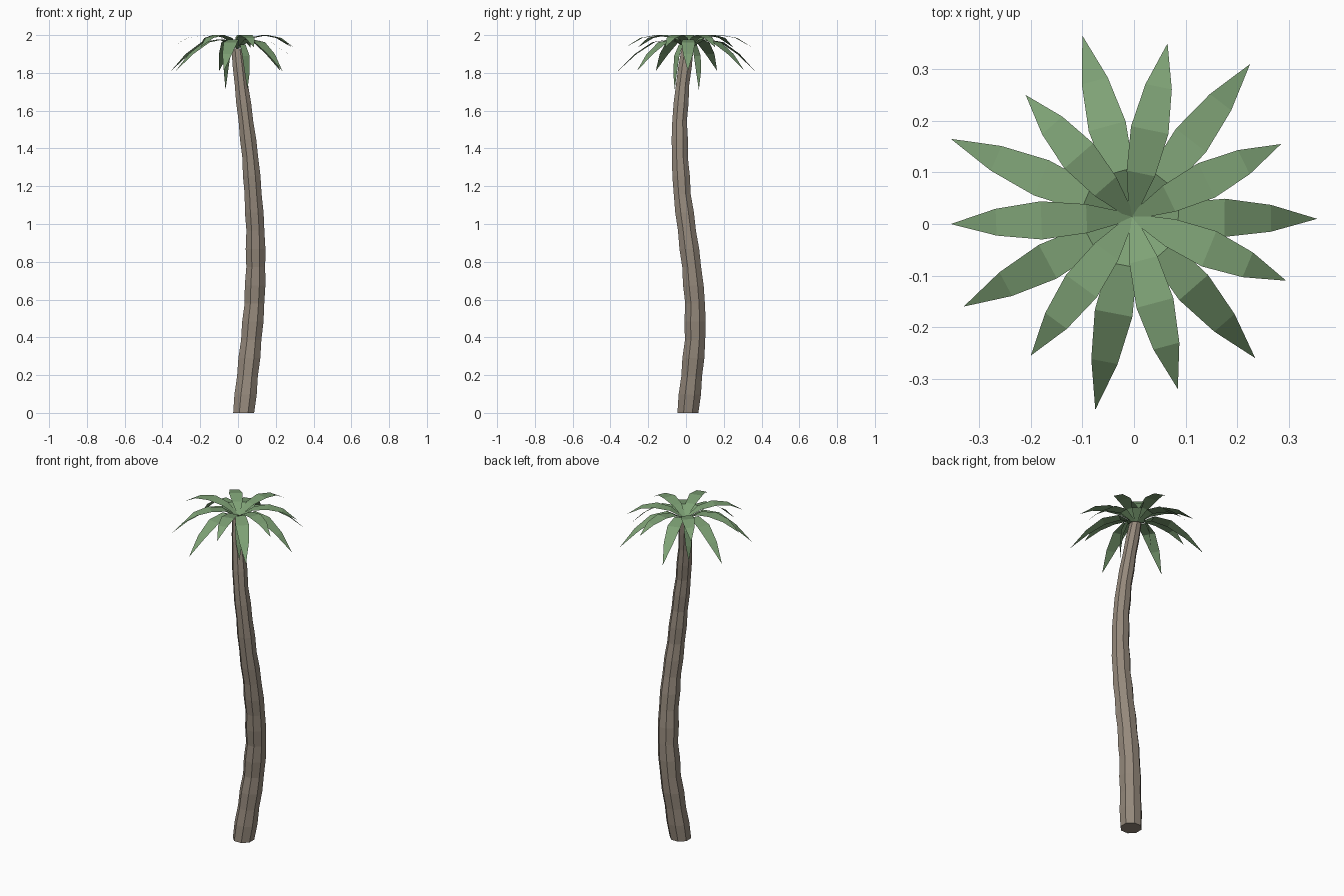
import bpy, bmesh, math
from mathutils import Vector

if "Cube" in bpy.data.objects:
    bpy.data.objects.remove(bpy.data.objects["Cube"])


def material(name, rgb):
    m = bpy.data.materials.new(name)
    m.diffuse_color = (*rgb, 1)
    m.use_nodes = True
    m.node_tree.nodes["Principled BSDF"].inputs["Base Color"].default_value = m.diffuse_color
    return m


def finish(bm, name, mat):
    me = bpy.data.meshes.new(name)
    bm.to_mesh(me)
    bm.free()
    me.materials.append(mat)
    ob = bpy.data.objects.new(name, me)
    bpy.context.collection.objects.link(ob)
    return ob


bark = material("bark", (0.30, 0.25, 0.20))
green = material("leaf_green", (0.21, 0.36, 0.18))

# Trunk: swaying centre line swept with eight-sided, alternately bulging rings
SIDES, RINGS, TOP = 8, 20, 1.93
sway = [(.03, .01), (.05, .03), (.07, .048), (.087, .048), (.094, .03), (.092, .005),
        (.08, -.02), (.065, -.032), (.042, -.034), (.018, -.018), (-.003, .008)]
bm = bmesh.new()
rings = []
for i in range(RINGS + 1):
    t = i / RINGS
    k = min(i // 2, len(sway) - 2)
    c = Vector(sway[k]).lerp(Vector(sway[k + 1]), i / 2 - k)
    r = (0.060 - 0.026 * t ** 1.6) * (1.07 if i % 2 else 1.0)
    rings.append([bm.verts.new((c.x + r * math.cos(a), c.y + r * math.sin(a), TOP * t))
                  for a in (math.tau * (j + 0.5) / SIDES for j in range(SIDES))])
for lo, hi in zip(rings, rings[1:]):
    for j in range(SIDES):
        n = (j + 1) % SIDES
        bm.faces.new((lo[j], lo[n], hi[n], hi[j]))
bm.faces.new(rings[0][::-1])
bm.faces.new(rings[-1])
finish(bm, "trunk", bark)

# Fronds: flat tapering blades that rise from the crown and droop to a point
CROWN = Vector((-0.004, 0.014))


def frond(name, tip, heights, widths, reach=(0, .25, .5, .75, 1)):
    out = Vector(tip) - CROWN
    side = Vector((-out.y, out.x)).normalized()
    bm = bmesh.new()
    rows = []
    for f, z, w in zip(reach, heights, widths):
        p = CROWN + out * f
        offsets = (-w, w) if w else (0,)
        rows.append([bm.verts.new((*(p + side * o), z)) for o in offsets])
    for a, b in zip(rows, rows[1:]):
        bm.faces.new((a[0], *b, a[1]))
    finish(bm, name, green)


tips = [(-.10, .365), (.065, .35), (.225, .31), (.285, .155), (.355, .01),
        (.295, -.11), (.235, -.26), (.085, -.32), (-.075, -.36), (-.20, -.255),
        (-.33, -.16), (-.355, 0), (-.355, .165), (-.21, .25)]
blade = (.006, .028, .037, .026, 0)
lower = (1.93, 1.978, 1.962, 1.90, 1.81)
upper = (1.935, 1.985, 2.0, 1.985, 1.935)
for i, tip in enumerate(tips):
    frond(f"frond_{i + 1}", tip, upper if i % 2 else lower, blade)

# Two short fronds hanging close to the trunk under the crown
for i, tip in enumerate([(-.066, .068), (.05, -.06)]):
    frond(f"hanging_frond_{i + 1}", tip, (1.93, 1.95, 1.89, 1.80, 1.71),
          (.006, .018, .024, .016, 0), (0, .55, .85, .97, 1))
